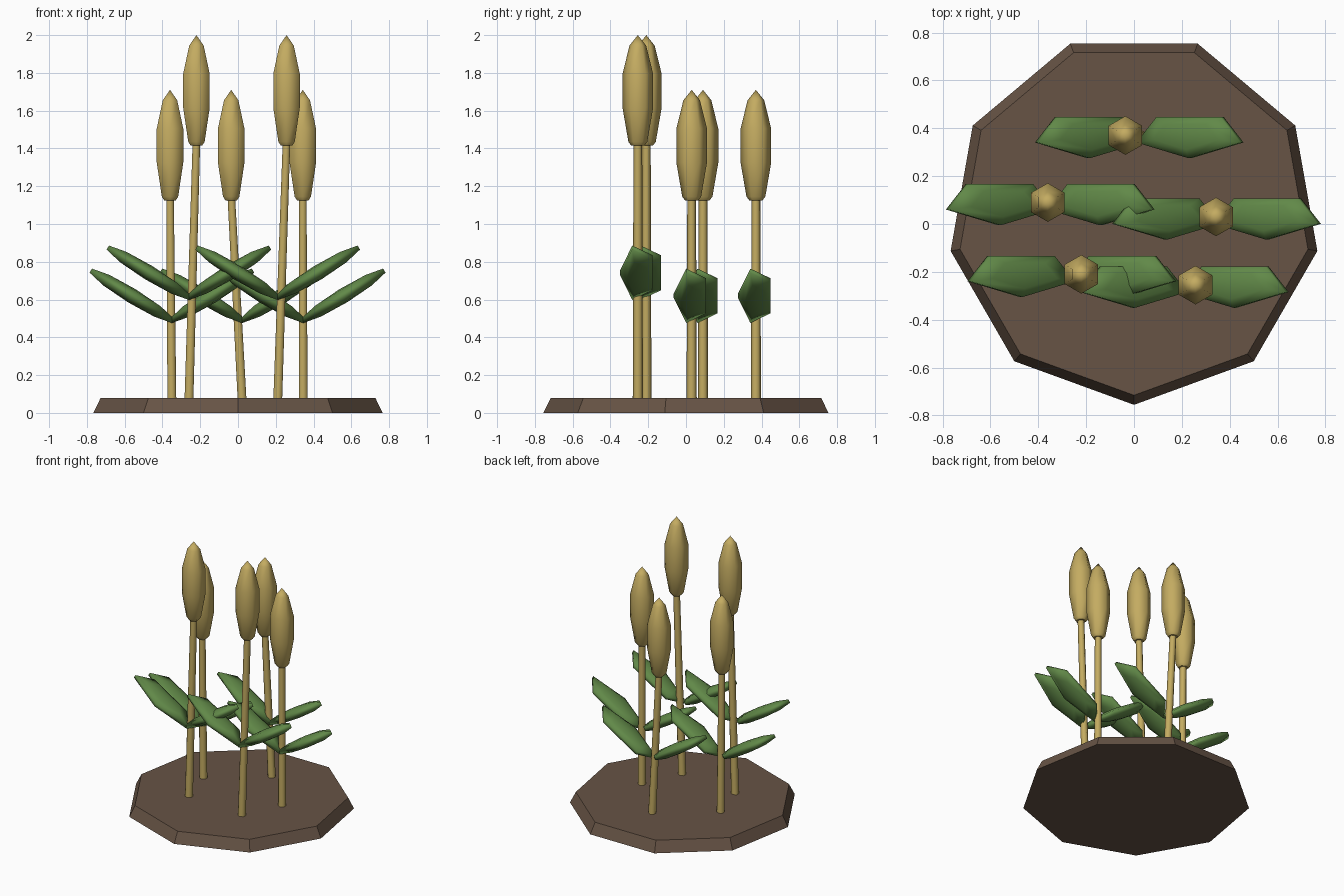
import bpy, bmesh, math
from mathutils import Matrix, Vector

if "Cube" in bpy.data.objects:
    bpy.data.objects.remove(bpy.data.objects["Cube"])


def material(name, rgb):
    m = bpy.data.materials.new(name)
    m.diffuse_color = (*rgb, 1)
    m.use_nodes = True
    m.node_tree.nodes["Principled BSDF"].inputs["Base Color"].default_value = m.diffuse_color
    return m


SOIL = material("soil_brown", (0.135, 0.088, 0.06))
STRAW = material("straw", (0.55, 0.41, 0.12))
GREEN = material("leaf_green", (0.12, 0.25, 0.065))


def lathe(name, rings, sides, mat, matrix, smooth=True):
    """Loft (radius, z, x shift) rings; first corner faces -y. Zero radius makes a tip."""
    bm = bmesh.new()
    loops = []
    for r, z, dx in rings:
        n = sides if r > 0 else 1
        loops.append([bm.verts.new((dx + r * math.cos(a), r * math.sin(a), z))
                      for a in (-math.pi / 2 + i * math.tau / sides for i in range(n))])
    for lo, hi in zip(loops, loops[1:]):
        for i in range(sides):
            j = (i + 1) % sides
            if len(lo) == 1:
                bm.faces.new((lo[0], hi[j], hi[i]))
            elif len(hi) == 1:
                bm.faces.new((lo[i], lo[j], hi[0]))
            else:
                bm.faces.new((lo[i], lo[j], hi[j], hi[i]))
    for end in (loops[0], loops[-1]):
        if len(end) > 1:
            bm.faces.new(end)
    bmesh.ops.transform(bm, matrix=matrix, verts=bm.verts)
    bmesh.ops.recalc_face_normals(bm, faces=bm.faces)
    for f in bm.faces:
        f.smooth = smooth and len(f.verts) < 5
    mesh = bpy.data.meshes.new(name)
    bm.to_mesh(mesh)
    bm.free()
    mesh.materials.append(mat)
    obj = bpy.data.objects.new(name, mesh)
    bpy.context.collection.objects.link(obj)
    return obj


# Nine-sided soil mound
lathe("soil_base", [(0.778, 0, 0), (0.738, 0.08, 0)], 9, SOIL,
      Matrix.Translation((0, 0.0225, 0)), smooth=False)

# Seed head profile and five-sided leaf (coarse unit sphere)
HEAD = [(0.035, 0, 0), (0.05, 0.02, 0), (0.081, 0.2, 0),
        (0.081, 0.38, 0), (0.044, 0.53, 0), (0, 0.585, 0)]
LEAF = [(0 if k in (0, 5) else math.sin(k * math.pi / 5), -math.cos(k * math.pi / 5), 0)
        for k in range(6)]

# Plants: base x, head x, y, head bottom z, leaf centre z
PLANTS = [
    (-0.35, -0.36, 0.09, 1.125, 0.62),
    (-0.26, -0.22, -0.21, 1.415, 0.742),
    (0.022, -0.036, 0.37, 1.125, 0.62),
    (0.21, 0.257, -0.255, 1.415, 0.742),
    (0.345, 0.343, 0.03, 1.125, 0.62),
]

for n, (bx, hx, y, hz, lz) in enumerate(PLANTS, 1):
    # Leaning stem
    lathe(f"stem_{n}", [(0.027, 0.06, bx), (0.023, hz + 0.03, hx)], 6, STRAW,
          Matrix.Translation((0, y, 0)))
    # Seed head
    lathe(f"seed_head_{n}", HEAD, 6, STRAW, Matrix.Translation((hx, y, hz)))
    # Pair of leaves
    for side, label in ((-1, "left"), (1, "right")):
        m = (Matrix.Translation((bx + side * 0.212, y, lz))
             @ Matrix.Rotation(-side * math.radians(31.5), 4, 'Y')
             @ Matrix.Diagonal(Vector((0.282, 0.1, 0.04, 1))))
        lathe(f"leaf_{label}_{n}", LEAF, 5, GREEN, m)
